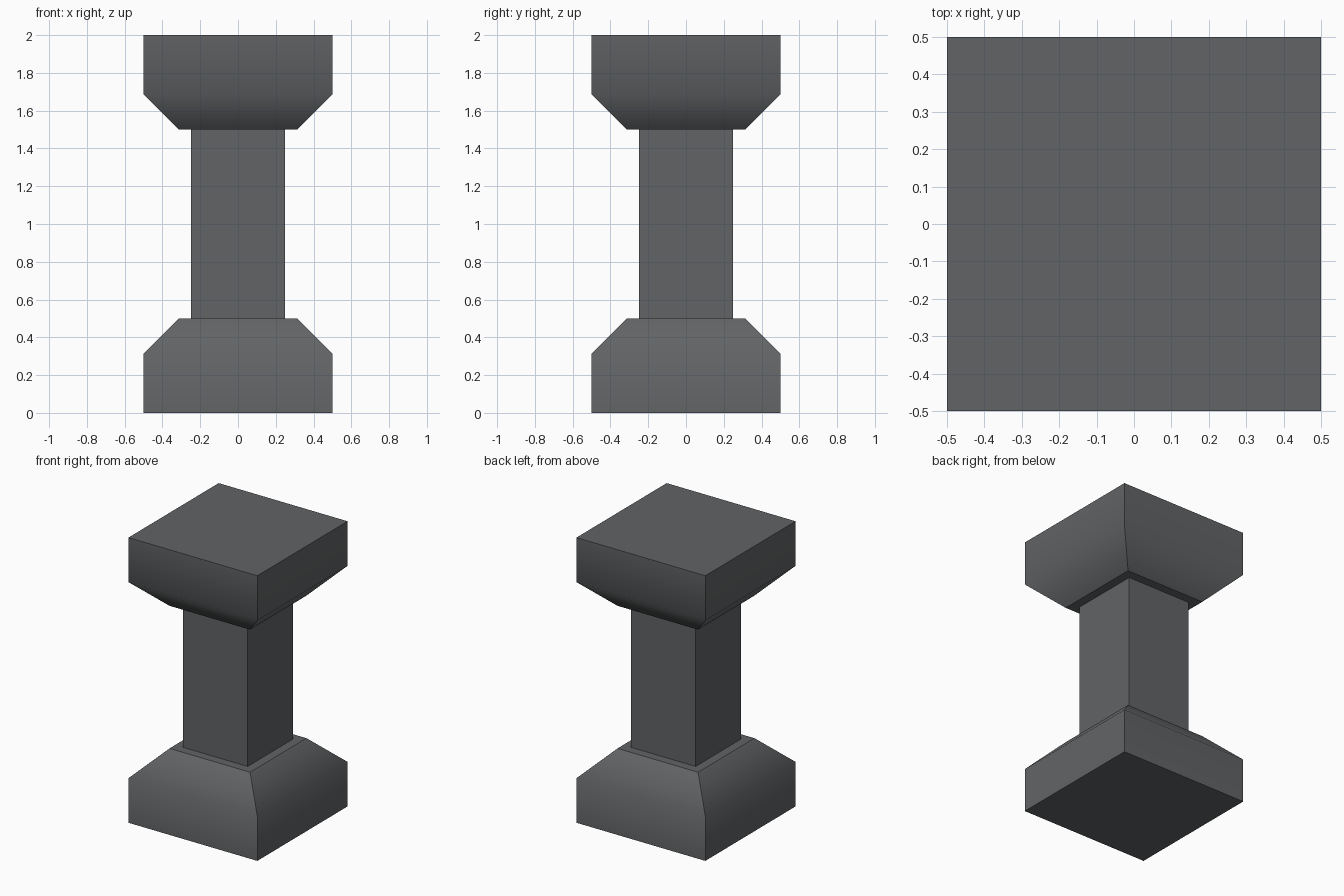
import bpy
import bmesh

if "Cube" in bpy.data.objects:
    bpy.data.objects.remove(bpy.data.objects["Cube"])

stone = bpy.data.materials.new("dark grey stone")
stone.diffuse_color = (0.12, 0.126, 0.13, 1.0)
stone.use_nodes = True
stone.node_tree.nodes["Principled BSDF"].inputs["Base Color"].default_value = stone.diffuse_color


def square_stack(name, rings, soft_ring=None):
    """Solid made of stacked squares given as (half width, z), listed bottom to top."""
    bm = bmesh.new()
    loops = [[bm.verts.new((sx * h, sy * h, z))
              for sx, sy in ((-1, -1), (1, -1), (1, 1), (-1, 1))] for h, z in rings]
    for low, high in zip(loops, loops[1:]):
        for i in range(4):
            j = (i + 1) % 4
            bm.faces.new((low[i], low[j], high[j], high[i]))
    bm.faces.new(loops[0][::-1])
    bm.faces.new(loops[-1])
    # Only the edge where side meets slope is shaded smooth
    for edge in bm.edges:
        edge.smooth = soft_ring is not None and all(
            abs(v.co.z - soft_ring) < 1e-4 for v in edge.verts)
    for face in bm.faces:
        face.smooth = soft_ring is not None
    mesh = bpy.data.meshes.new(name)
    bm.to_mesh(mesh)
    bm.free()
    mesh.materials.append(stone)
    obj = bpy.data.objects.new(name, mesh)
    bpy.context.collection.objects.link(obj)
    return obj


# Chamfered foot, square shaft, and the foot turned over as the cap
foot = [(0.5, 0.0), (0.5, 0.3125), (0.3125, 0.5)]
square_stack("base", foot, 0.3125)
square_stack("shaft", [(0.25, 0.5), (0.25, 1.5)])
square_stack("capital", [(h, 2.0 - z) for h, z in reversed(foot)], 1.6875)
